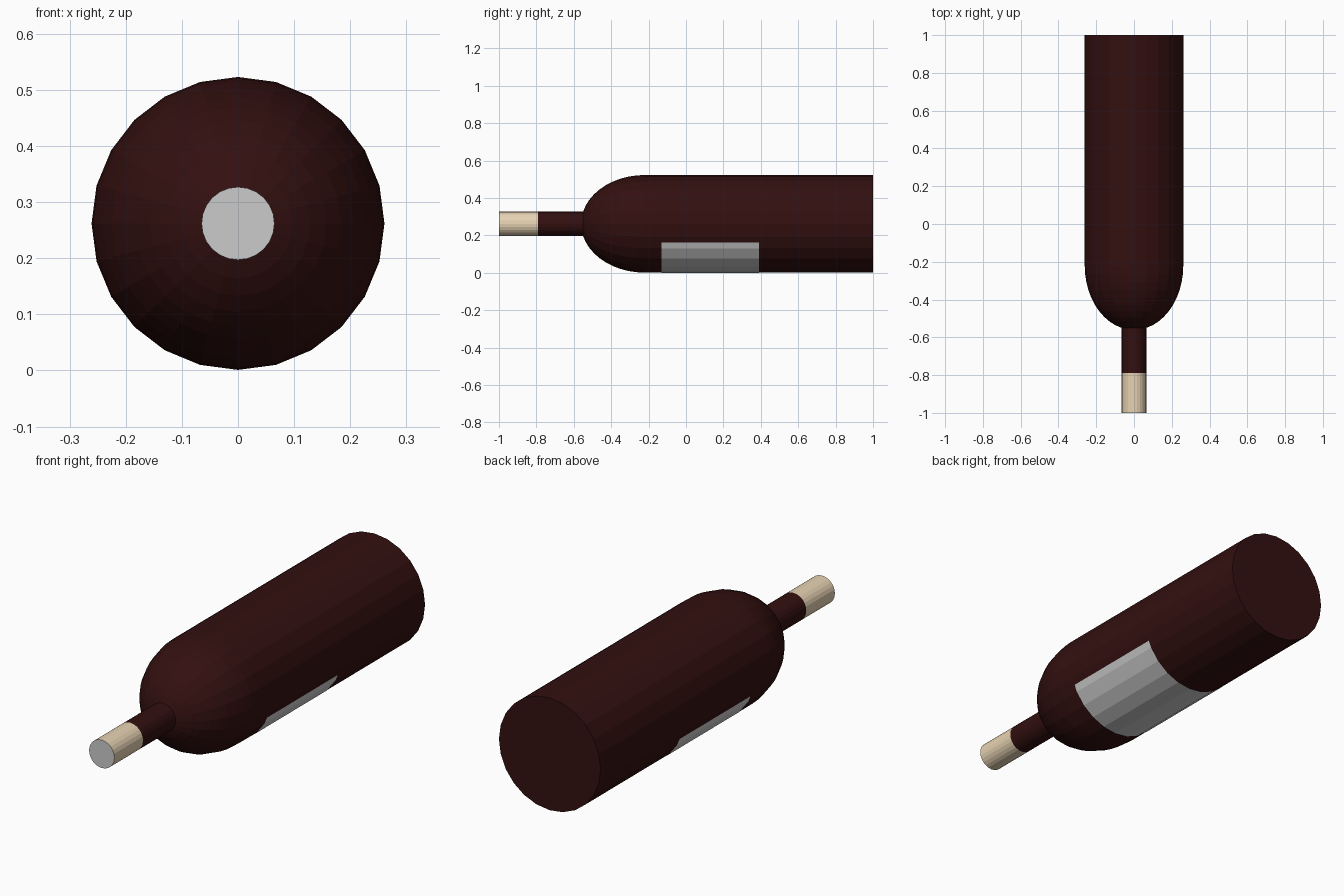
import bpy, bmesh, math

if "Cube" in bpy.data.objects:
    bpy.data.objects.remove(bpy.data.objects["Cube"])

SIDES = 24
R = 0.261        # body radius
RN = 0.065       # neck radius
CZ = 0.262       # height of the bottle axis


def material(name, rgb):
    m = bpy.data.materials.new(name)
    m.diffuse_color = (*rgb, 1)
    m.use_nodes = True
    m.node_tree.nodes["Principled BSDF"].inputs["Base Color"].default_value = m.diffuse_color
    return m


def ring_point(r, angle, y):
    return (r * math.sin(angle), y, CZ + r * math.cos(angle))


def make(name, bm, mat):
    bmesh.ops.recalc_face_normals(bm, faces=bm.faces)
    me = bpy.data.meshes.new(name)
    bm.to_mesh(me)
    bm.free()
    ob = bpy.data.objects.new(name, me)
    bpy.context.collection.objects.link(ob)
    if mat:
        me.materials.append(mat)
    return ob


def lathe(name, profile, mat, cap_front=False, cap_back=False):
    """Turn (y, radius) points, listed front to back, around the bottle axis."""
    bm = bmesh.new()
    rings = [[bm.verts.new(ring_point(r, math.tau * i / SIDES, y)) for i in range(SIDES)]
             for y, r in profile]
    for a, b in zip(rings, rings[1:]):
        for i in range(SIDES):
            j = (i + 1) % SIDES
            bm.faces.new((a[i], a[j], b[j], b[i]))
    if cap_front:
        bm.faces.new(rings[0])
    if cap_back:
        bm.faces.new(rings[-1])
    return make(name, bm, mat)


wine = material("wine_glass", (0.033, 0.005, 0.005))
cream = material("cream_foil", (0.80, 0.65, 0.45))

# Body with an elliptical shoulder running into the neck
Y0, LENGTH, STEPS = -0.22, 0.341, 10
end = math.acos(RN / R)
shoulder = [(Y0 - LENGTH * math.sin(end * k / STEPS), R * math.cos(end * k / STEPS))
            for k in range(STEPS, -1, -1)]
lathe("bottle_body", shoulder + [(1.0, R)], wine, cap_back=True)

# Neck and foil sleeve
lathe("neck", [(-0.79, RN), (shoulder[0][0], RN)], wine)
lathe("foil_sleeve", [(-1.0, RN), (-0.79, RN)], cream)

# Grey mouth disc
bm = bmesh.new()
bm.faces.new([bm.verts.new(ring_point(RN, math.tau * i / SIDES, -1.0)) for i in range(SIDES)])
bm.normal_update()
mouth = make("mouth_disc", bm, None)
if mouth.data.polygons[0].normal.y > 0:
    mouth.data.flip_normals()

# Label wrapped around the underside, ending halfway across a facet on each side
RL = R + 0.001
arc = [(RL * math.cos(math.radians(7.5)), 112.5)]
arc += [(RL, a) for a in range(120, 241, 15)]
arc += [(RL * math.cos(math.radians(7.5)), 247.5)]
bm = bmesh.new()
rows = [[bm.verts.new(ring_point(r, math.radians(a), y)) for r, a in arc] for y in (-0.13, 0.39)]
for i in range(len(arc) - 1):
    bm.faces.new((rows[0][i], rows[0][i + 1], rows[1][i + 1], rows[1][i]))
label = make("label", bm, None)
if label.data.polygons[len(arc) // 2 - 1].normal.z > 0:
    label.data.flip_normals()
